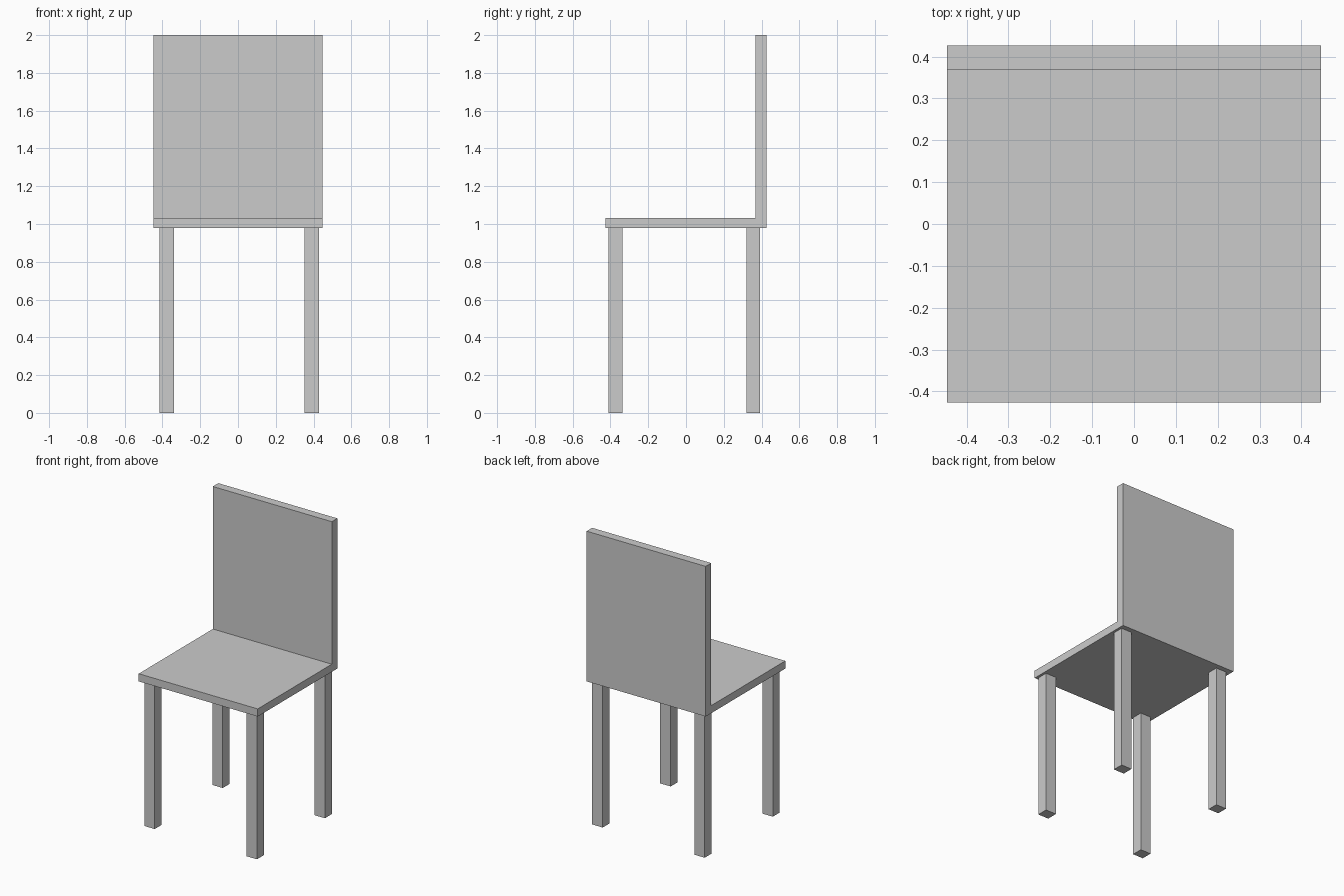
import bpy
import bmesh

if "Cube" in bpy.data.objects:
    bpy.data.objects.remove(bpy.data.objects["Cube"])


def extrude_profile(name, profile, direction):
    """Closed flat profile swept along a direction."""
    bm = bmesh.new()
    face = bm.faces.new([bm.verts.new(p) for p in profile])
    result = bmesh.ops.extrude_face_region(bm, geom=[face], use_keep_orig=True)
    moved = [v for v in result["geom"] if isinstance(v, bmesh.types.BMVert)]
    bmesh.ops.translate(bm, vec=direction, verts=moved)
    bmesh.ops.recalc_face_normals(bm, faces=bm.faces)
    mesh = bpy.data.meshes.new(name)
    bm.to_mesh(mesh)
    bm.free()
    obj = bpy.data.objects.new(name, mesh)
    bpy.context.collection.objects.link(obj)
    return obj


HALF_W, HALF_D = 0.447, 0.427
SEAT_BOTTOM, SEAT_TOP, BACK_FRONT = 0.98, 1.032, 0.368

# Seat and backrest: one L-shaped profile across the width
side = [(-HALF_D, SEAT_BOTTOM), (HALF_D, SEAT_BOTTOM), (HALF_D, 2.0),
        (BACK_FRONT, 2.0), (BACK_FRONT, SEAT_TOP), (-HALF_D, SEAT_TOP)]
extrude_profile("seat_and_backrest", [(-HALF_W, y, z) for y, z in side],
                (2 * HALF_W, 0, 0))

# Four straight square legs
for x_name, x0, x1 in (("left", -0.416, -0.338), ("right", 0.351, 0.430)):
    for y_name, y0, y1 in (("front", -0.411, -0.337), ("back", 0.319, 0.393)):
        foot = [(x0, y0, 0), (x1, y0, 0), (x1, y1, 0), (x0, y1, 0)]
        extrude_profile(f"{y_name}_{x_name}_leg", foot, (0, 0, SEAT_BOTTOM))
